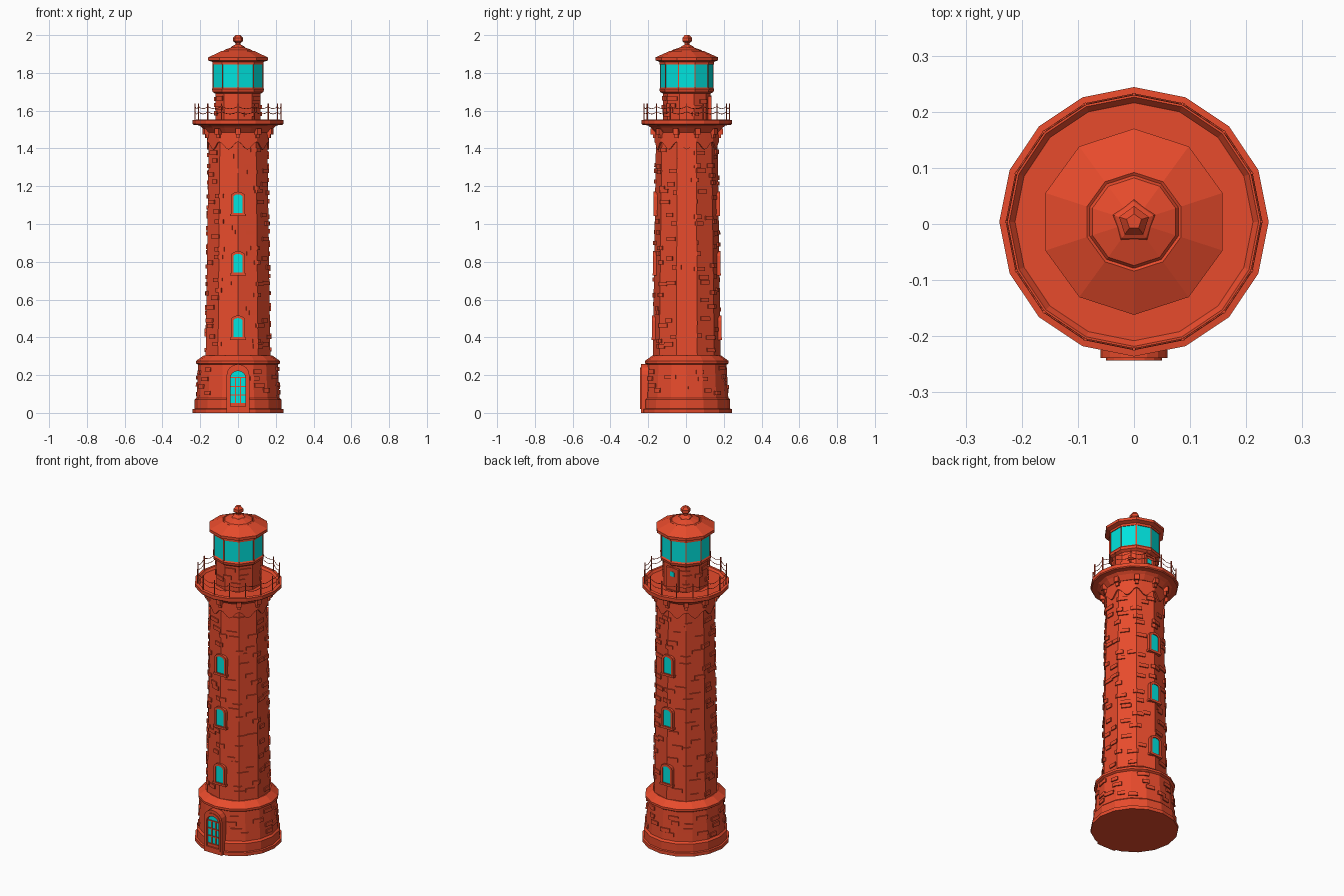
import bpy, bmesh, math, random
from math import sin, cos, pi
from mathutils import Matrix

if "Cube" in bpy.data.objects:
    bpy.data.objects.remove(bpy.data.objects["Cube"])

random.seed(4)
CY = 0.004  # tower axis is slightly behind the origin because of the door


def material(name, rgb):
    m = bpy.data.materials.new(name)
    m.diffuse_color = (*rgb, 1)
    m.use_nodes = True
    m.node_tree.nodes["Principled BSDF"].inputs["Base Color"].default_value = m.diffuse_color
    return m


RED = material("red_brick", (0.80, 0.07, 0.025))
GLASS = material("cyan_glass", (0.0, 0.78, 0.74))


def finish(name, bm, mat, turn=0):
    bmesh.ops.recalc_face_normals(bm, faces=bm.faces)
    bm.transform(Matrix.Translation((0, CY, 0)) @ Matrix.Rotation(turn, 4, 'Z'))
    me = bpy.data.meshes.new(name)
    bm.to_mesh(me)
    bm.free()
    me.materials.append(mat)
    ob = bpy.data.objects.new(name, me)
    bpy.context.collection.objects.link(ob)
    return ob


def lathe(name, n, profile, mat=RED):
    bm = bmesh.new()
    rings = [[bm.verts.new((r * cos(pi / 2 + 2 * pi * k / n), r * sin(pi / 2 + 2 * pi * k / n), z))
              for k in range(n)] for r, z in profile]
    for a, b in zip(rings, rings[1:]):
        for k in range(n):
            bm.faces.new((a[k], a[(k + 1) % n], b[(k + 1) % n], b[k]))
    bm.faces.new(rings[0])
    bm.faces.new(rings[-1])
    return finish(name, bm, mat)


def add_box(bm, x0, x1, y0, y1, z0, z1, turn=0):
    m = (Matrix.Rotation(turn, 4, 'Z') @ Matrix.Translation(((x0 + x1) / 2, (y0 + y1) / 2, (z0 + z1) / 2))
         @ Matrix.Diagonal((abs(x1 - x0), abs(y1 - y0), z1 - z0, 1)))
    bmesh.ops.create_cube(bm, size=1, matrix=m)


def arch(w, z0, z1, rise, n=6):
    pts = [(-w, z0), (w, z0)]
    return pts + [(w * cos(pi * k / n), z1 - rise + rise * sin(pi * k / n)) for k in range(n + 1)]


def panel(name, pts, yf, yb, mat, turn=0):
    bm = bmesh.new()
    f = [bm.verts.new((x, yf, z)) for x, z in pts]
    b = [bm.verts.new((x, yb, z)) for x, z in pts]
    bm.faces.new(f)
    bm.faces.new(b)
    for i in range(len(pts)):
        j = (i + 1) % len(pts)
        bm.faces.new((f[i], f[j], b[j], b[i]))
    return finish(name, bm, mat, turn)


def frame(name, outer, inner, yf, yb, turn=0):
    bm = bmesh.new()
    loops = [[bm.verts.new((x, y, z)) for x, z in p]
             for p, y in ((outer, yb), (outer, yf), (inner, yf), (inner, yb))]
    n = len(outer)
    for a, b in zip(loops, loops[1:] + loops[:1]):
        for i in range(n):
            bm.faces.new((a[i], a[(i + 1) % n], b[(i + 1) % n], b[i]))
    return finish(name, bm, RED, turn)


def surface(n, r, a):
    # radius of an n-sided polygon (corner at +y) at angle a
    step = 2 * pi / n
    off = (a - pi / 2) % step - step / 2
    return r * cos(step / 2) / cos(off)


def add_strip(bm, n, rad, angles, lows, highs, out):
    # solid strip that follows a faceted wall; rad(z) is the corner radius
    rings = []
    for a, lo, hi in zip(angles, lows, highs):
        q = []
        for d, z in ((-.01, lo), (out, lo), (out, hi), (-.01, hi)):
            r = surface(n, rad(z), a) + d
            q.append(bm.verts.new((r * cos(a), r * sin(a), z)))
        rings.append(q)
    for a, b in zip(rings, rings[1:]):
        for i in range(4):
            bm.faces.new((a[i], a[(i + 1) % 4], b[(i + 1) % 4], b[i]))
    if abs(angles[-1] - angles[0]) < 6:
        bm.faces.new(rings[0])
        bm.faces.new(rings[-1])


def bricks(name, n, rad, z0, z1, rows, per_row, skip):
    bm = bmesh.new()
    step = 2 * pi / n
    for i in range(rows):
        for k in range(per_row):
            z = z0 + (z1 - z0) * (i + random.uniform(0.1, 0.9)) / rows
            a = 2 * pi * (k + random.uniform(0.1, 0.9)) / per_row
            half = random.uniform(.019, .033) / rad(z)
            if skip(a, z):
                continue
            corner = pi / 2 + step * math.ceil((a - half - pi / 2) / step)
            angs = [a - half] + ([corner] if a - half < corner < a + half else []) + [a + half]
            add_strip(bm, n, rad, angs, [z - .011] * len(angs), [z + .011] * len(angs), .007)
    return finish(name, bm, RED)


def shaft_r(z):
    return .180 - .017 * (z - .3) / 1.15


def near_axis(a, width):
    return min(abs(a - pi / 2), abs(a - 3 * pi / 2)) < width


# masonry: base, shaft and watch room
lathe("base", 16, [(.24, 0), (.24, .02), (.23, .022), (.23, .07), (.22, .08), (.211, .255),
                   (.222, .262), (.222, .275), (.18, .305)])
lathe("shaft", 10, [(shaft_r(.28), .28), (shaft_r(1.5), 1.5)])
lathe("watch_room", 10, [(.126, 1.53), (.126, 1.69), (.142, 1.70), (.145, 1.715), (.138, 1.725)])

# raised bricks
WINDOWS = (.39, .73, 1.045)
bricks("shaft_bricks", 10, shaft_r, .32, 1.40, 20, 9,
       lambda a, z: near_axis(a, .42) and any(w - .02 < z < w + .14 for w in WINDOWS))
bricks("base_bricks", 16, lambda z: .22 - .009 * (z - .08) / .175, .095, .245, 4, 9,
       lambda a, z: abs(a - 3 * pi / 2) < .42)
bricks("watch_room_bricks", 10, lambda z: .126, 1.57, 1.68, 3, 7,
       lambda a, z: abs(a - pi / 2) < .5)

# scalloped band and corbels under the gallery
bm = bmesh.new()
band = [pi / 2 + 2 * pi * k / 80 for k in range(81)]
add_strip(bm, 10, shaft_r, band, [1.415 + .02 * cos(10 * (a - pi / 2)) for a in band], [1.485] * 81, .008)
finish("scalloped_band", bm, RED)
bm = bmesh.new()
for k in range(10):
    add_box(bm, -.013, .013, -.192, -.15, 1.475, 1.505, 2 * pi * k / 10)
    add_box(bm, -.009, .009, -.180, -.15, 1.455, 1.48, 2 * pi * k / 10)
finish("corbels", bm, RED)

# gallery deck with raised rim
lathe("gallery", 16, [(.168, 1.485), (.19, 1.51), (.205, 1.522), (.235, 1.525), (.24, 1.53),
                      (.24, 1.55), (.222, 1.552), (.212, 1.54), (.10, 1.54)])

# railing posts and sagging chains
bm = bmesh.new()
for k in range(16):
    add_box(bm, -.0025, .0025, -.2295, -.2245, 1.545, 1.637, 2 * pi * k / 16)
finish("railing_posts", bm, RED)
for name, z in (("upper_chain", 1.622), ("lower_chain", 1.594)):
    cu = bpy.data.curves.new(name, 'CURVE')
    cu.dimensions = '3D'
    cu.bevel_depth = .0018
    cu.bevel_resolution = 0
    sp = cu.splines.new('POLY')
    sp.points.add(63)
    sp.use_cyclic_u = True
    for i, p in enumerate(sp.points):
        a = pi / 2 + 2 * pi * i / 64
        r = surface(16, .227, a)
        p.co = (r * cos(a), CY + r * sin(a), z - .012 * sin(pi * (i % 4) / 4), 1)
    cu.materials.append(RED)
    bpy.context.collection.objects.link(bpy.data.objects.new(name, cu))

# lantern glass, bars, roof and finial
lathe("lantern_glass", 10, [(.139, 1.718), (.139, 1.85)], GLASS)
bm = bmesh.new()
for k in range(10):
    add_box(bm, -.003, .003, -.1415, -.134, 1.715, 1.855, 2 * pi * k / 10)
finish("lantern_bars", bm, RED)
lathe("roof", 10, [(.143, 1.845), (.143, 1.858), (.166, 1.866), (.166, 1.882), (.088, 1.917),
                   (.083, 1.914), (.078, 1.921), (.03, 1.937)])
lathe("finial", 5, [(.042, 1.93), (.036, 1.94), (.014, 1.95), (.014, 1.958), (.028, 1.968),
                    (.028, 1.985), (.014, 2.0)])

# arched windows, front and back
for side, turn in (("front", 0), ("back", pi)):
    for i, z in enumerate(WINDOWS):
        y = -shaft_r(z)
        name = f"{side}_window_{i + 1}"
        inner = arch(.025, z + .012, z + .112, .016)
        frame(name + "_frame", arch(.038, z, z + .126, .026), inner, y - .006, y + .04, turn)
        panel(name + "_glass", inner, y - .001, y + .03, GLASS, turn)
        bm = bmesh.new()
        add_box(bm, -.043, .043, y - .008, y + .04, z - .003, z + .009)
        finish(name + "_sill", bm, RED, turn)

# entrance door with glazed panes
YF = -.247
inner = arch(.04, .035, .222, .036, 8)
frame("door_surround", arch(.06, .0, .258, .056, 8), arch(.05, .02, .24, .046, 8), YF + .004, -.18)
frame("door_frame", arch(.05, .02, .24, .046, 8), inner, YF, -.18)
panel("door_glass", inner, -.231, -.2, GLASS)
bm = bmesh.new()
for x in (-.013, .013):
    add_box(bm, x - .003, x + .003, -.236, -.22, .04, .19)
for z in (.095, .14, .187):
    add_box(bm, -.04, .04, -.236, -.22, z - .003, z + .003)
add_box(bm, -.04, .04, -.238, -.2, .02, .052)
finish("door_bars", bm, RED)

# gallery door at the back
frame("gallery_door_frame", arch(.04, 1.54, 1.68, .004, 2), arch(.03, 1.545, 1.668, .003, 2), -.131, -.10, pi)
panel("gallery_door", arch(.03, 1.545, 1.668, .003, 2), -.127, -.11, RED, pi)
panel("gallery_door_glass", arch(.014, 1.625, 1.655, .004, 2), -.1285, -.12, GLASS, pi)
